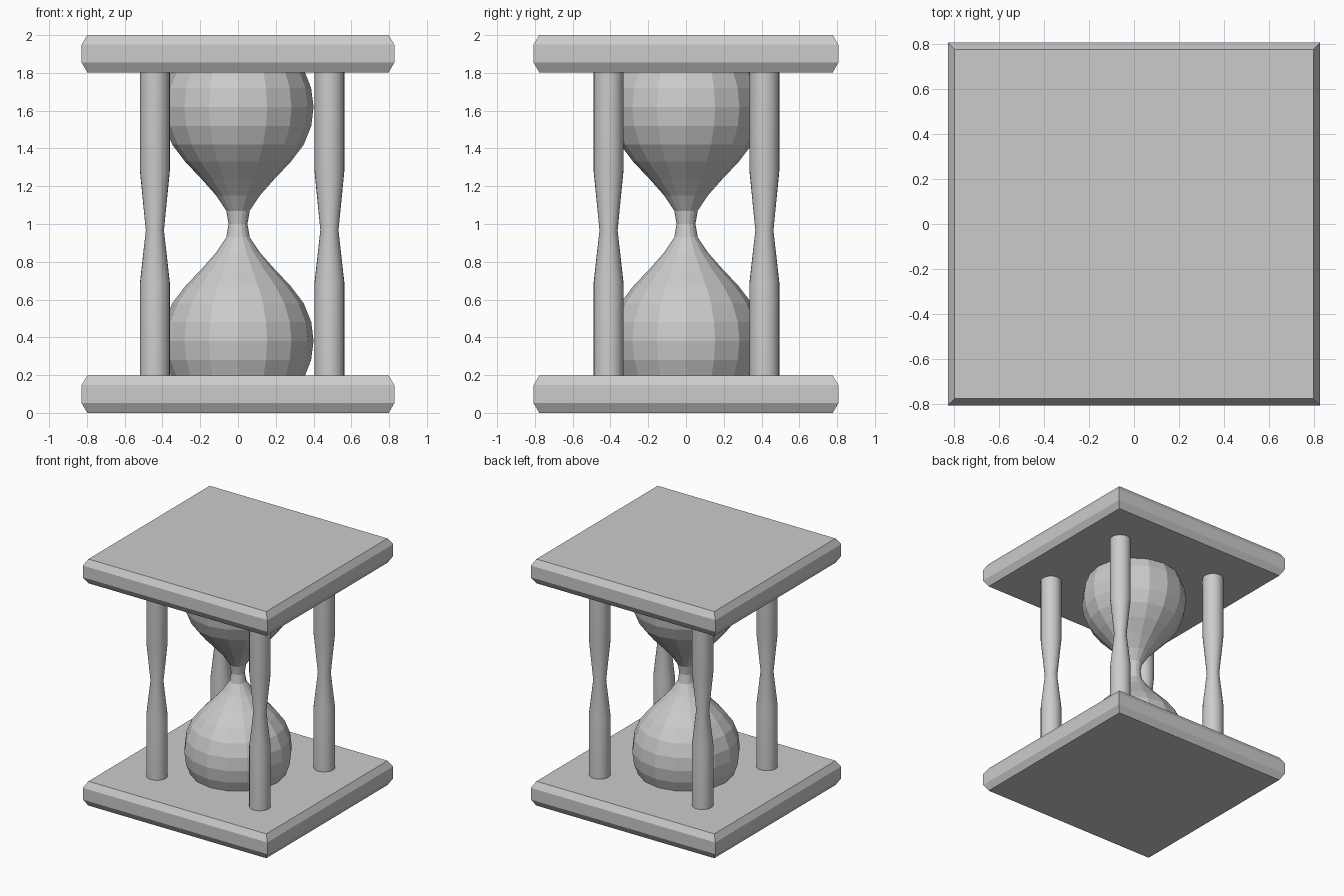
import bpy, bmesh
from math import cos, sin, tau

if "Cube" in bpy.data.objects:
    bpy.data.objects.remove(bpy.data.objects["Cube"])


def finish(name, bm):
    bmesh.ops.recalc_face_normals(bm, faces=bm.faces)
    me = bpy.data.meshes.new(name)
    bm.to_mesh(me)
    bm.free()
    ob = bpy.data.objects.new(name, me)
    bpy.context.collection.objects.link(ob)
    return ob


def loft(name, rings):
    """Skin a stack of equal-length vertex rings and cap both ends."""
    bm = bmesh.new()
    loops = [[bm.verts.new(p) for p in ring] for ring in rings]
    n = len(loops[0])
    for a, b in zip(loops, loops[1:]):
        for i in range(n):
            j = (i + 1) % n
            bm.faces.new((a[i], a[j], b[j], b[i]))
    bm.faces.new(loops[0][::-1])
    bm.faces.new(loops[-1])
    return finish(name, bm)


def lathe(name, profile, sides, x=0.0, y=0.0):
    return loft(name, [[(x + r * cos(tau * i / sides), y + r * sin(tau * i / sides), z)
                        for i in range(sides)] for r, z in profile])


def plate(name, z0):
    """Square board with chamfered top and bottom rims."""
    hx, hy = 0.828, 0.807
    return loft(name, [[(sx * (hx - d), sy * (hy - d), z0 + z)
                        for sx, sy in ((-1, -1), (1, -1), (1, 1), (-1, 1))]
                       for d, z in ((0.03, 0), (0, 0.052), (0, 0.147), (0.03, 0.197))])


# Base and top boards
plate("base_plate", 0.0)
plate("top_plate", 1.803)

# Glass: half profile mirrored about the neck
half = [(0.35, 0.185), (0.387, 0.28), (0.40, 0.38), (0.388, 0.48), (0.348, 0.58),
        (0.28, 0.67), (0.19, 0.765), (0.115, 0.85), (0.062, 0.93)]
glass = half + [(0.05, 1.0)] + [(r, 2 - z) for r, z in reversed(half)]
lathe("glass_bulbs", glass, 16)

# Four waisted posts
post = [(0.079, 0.18), (0.079, 0.69), (0.048, 0.967), (0.079, 1.28), (0.079, 1.82)]
for side, x in (("left", -0.44), ("right", 0.484)):
    for end, y in (("front", -0.41), ("back", 0.415)):
        ob = lathe(f"{end}_{side}_post", post, 24, x, y)
        for f in ob.data.polygons:
            f.use_smooth = len(f.vertices) == 4
